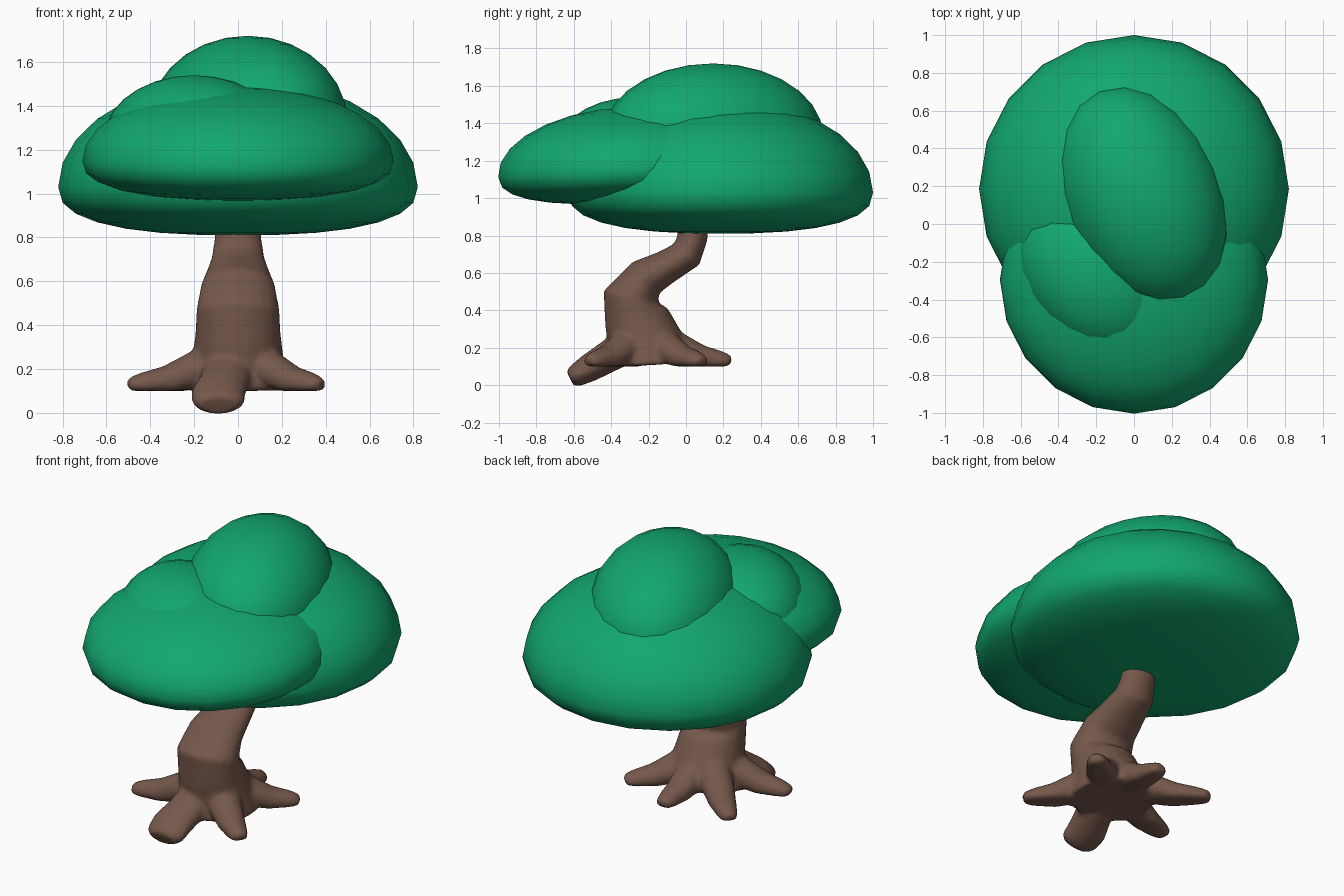
import bpy, bmesh, math
from mathutils import Vector

if "Cube" in bpy.data.objects:
    bpy.data.objects.remove(bpy.data.objects["Cube"])


def material(name, color):
    m = bpy.data.materials.new(name)
    m.diffuse_color = (*color, 1)
    m.use_nodes = True
    m.node_tree.nodes["Principled BSDF"].inputs["Base Color"].default_value = m.diffuse_color
    return m


LEAF = material("leaf green", (0.006, 0.39, 0.155))
BARK = material("bark brown", (0.18, 0.098, 0.07))


def add_object(name, bm, mat):
    bmesh.ops.recalc_face_normals(bm, faces=bm.faces[:])
    for f in bm.faces:
        f.smooth = True
    me = bpy.data.meshes.new(name)
    bm.to_mesh(me)
    bm.free()
    me.materials.append(mat)
    ob = bpy.data.objects.new(name, me)
    bpy.context.collection.objects.link(ob)
    return ob


def leaf_dome(name, center, rx, ry, height, depth, tilt=0, turn=0):
    """Rounded dome on top, flattened belly below the rim."""
    bm = bmesh.new()
    bmesh.ops.create_uvsphere(bm, u_segments=20, v_segments=14, radius=1)
    for v in bm.verts:
        r = min(1, math.hypot(v.co.x, v.co.y))
        if v.co.z < -1e-4:
            v.co.z = -depth * (1 - r ** 2.5) ** 0.4
        else:
            v.co.z *= height
        v.co.x *= rx
        v.co.y *= ry
    ob = add_object(name, bm, LEAF)
    ob.location = center
    ob.rotation_euler = (math.radians(tilt), 0, math.radians(turn))


def tube(bm, stations, side, floor, n=20):
    """Closed tube; stations are (point, half width, half thickness)."""
    pts = [Vector(s[0]) for s in stations]
    side = Vector(side).normalized()
    rings = []
    for i, (_, w, h) in enumerate(stations):
        t = pts[min(i + 1, len(pts) - 1)] - pts[max(i - 1, 0)]
        up = t.cross(side).normalized()
        ring = []
        for k in range(n):
            a = 2 * math.pi * k / n
            p = pts[i] + side * (w * math.cos(a)) + up * (h * math.sin(a))
            p.z = max(p.z, floor)
            ring.append(bm.verts.new(p))
        rings.append(ring)
    for a, b in zip(rings, rings[1:]):
        for k in range(n):
            j = (k + 1) % n
            bm.faces.new((a[k], a[j], b[j], b[k]))
    bm.faces.new(rings[0])
    bm.faces.new(rings[-1])


# Foliage
leaf_dome("main_canopy", (0, 0.185, 1.03), 0.82, 0.815, 0.5, 0.22)
leaf_dome("front_canopy", (0, -0.295, 1.15), 0.71, 0.71, 0.34, 0.175, tilt=3)
leaf_dome("left_canopy", (-0.2, -0.27, 1.25), 0.37, 0.47, 0.29, 0.12, turn=40)
leaf_dome("top_canopy", (0.045, 0.145, 1.33), 0.425, 0.612, 0.39, 0.15, turn=22)

# S-shaped trunk
bm = bmesh.new()
tube(bm, [((0, -0.2, 0.1), 0.24, 0.23),
          ((0, -0.22, 0.24), 0.21, 0.2),
          ((0, -0.265, 0.36), 0.195, 0.175),
          ((0, -0.295, 0.47), 0.19, 0.15),
          ((0, -0.215, 0.575), 0.17, 0.11),
          ((0, -0.1, 0.635), 0.145, 0.09),
          ((0, 0.005, 0.70), 0.122, 0.088),
          ((0, 0.035, 0.79), 0.108, 0.082),
          ((0, 0.04, 0.92), 0.1, 0.078)], (1, 0, 0), 0.1)

# Spreading roots
base = Vector((0, -0.22, 0))
for x, y in [(-0.5, -0.32), (0.38, -0.52), (0.36, 0.09), (0.0, 0.24), (-0.42, 0.17)]:
    d = Vector((x, y, 0)) - base
    tube(bm, [(base + d * t + Vector((0, 0, z)), w, h) for t, z, w, h in
              [(0.1, 0.27, 0.1, 0.1), (0.35, 0.2, 0.1, 0.09), (0.65, 0.145, 0.08, 0.07),
               (0.87, 0.13, 0.062, 0.055), (0.97, 0.125, 0.048, 0.04), (1, 0.12, 0.03, 0.028)]],
         (-d.y, d.x, 0), 0.1)

# Drooping front root
tube(bm, [((-0.03, -0.28, 0.23), 0.12, 0.1),
          ((-0.06, -0.42, 0.15), 0.115, 0.085),
          ((-0.09, -0.52, 0.09), 0.125, 0.075),
          ((-0.09, -0.59, 0.05), 0.12, 0.06),
          ((-0.09, -0.62, 0.035), 0.085, 0.045)], (1, 0, 0), -0.01)

trunk = add_object("trunk_with_roots", bm, BARK)
remesh = trunk.modifiers.new("fuse", 'REMESH')
remesh.mode = 'VOXEL'
remesh.voxel_size = 0.014
remesh.use_smooth_shade = True
smooth = trunk.modifiers.new("soften", 'SMOOTH')
smooth.factor = 0.5
smooth.iterations = 7
